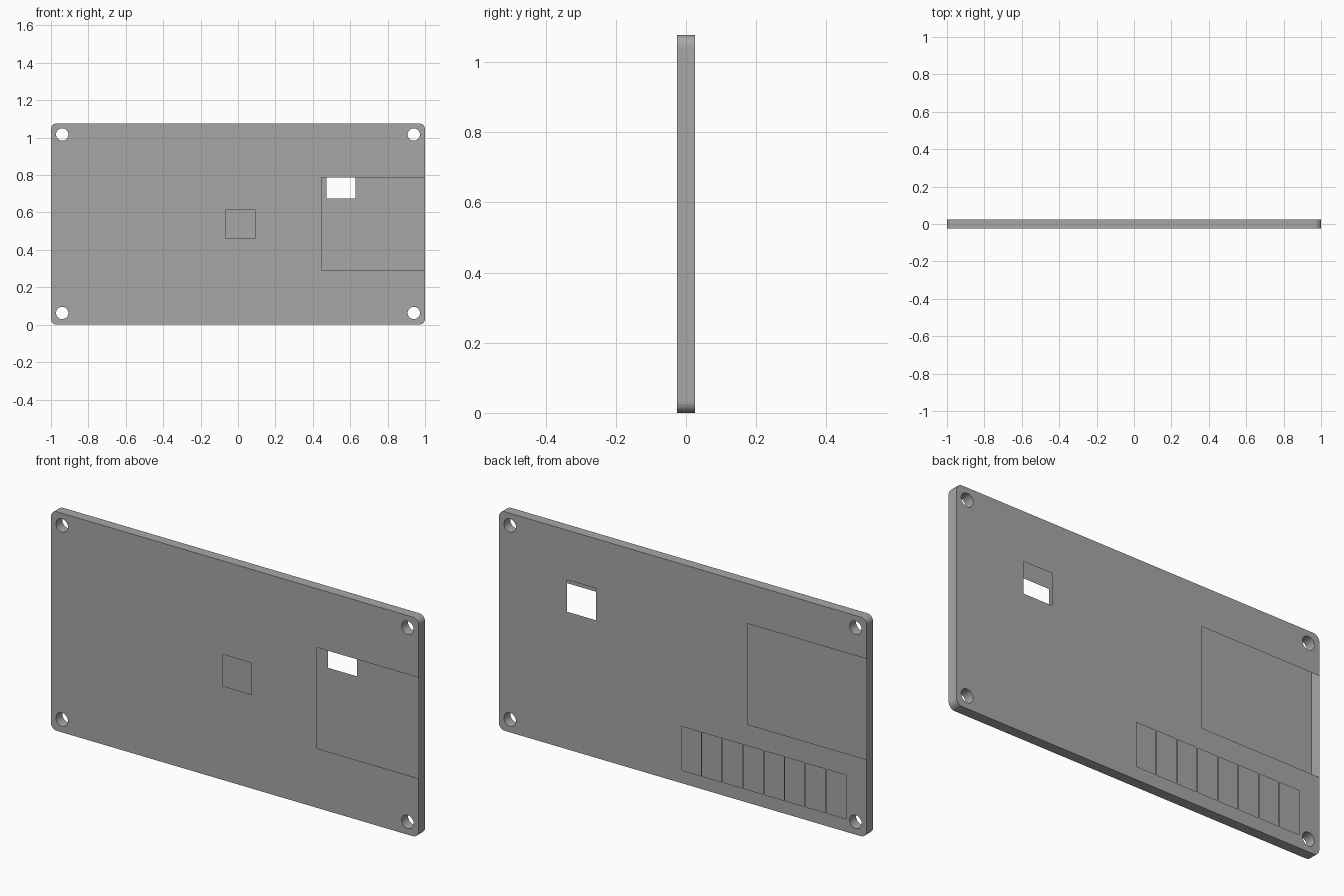
import bpy, bmesh
from math import cos, sin, pi, radians
from mathutils import Vector

if "Cube" in bpy.data.objects:
    bpy.data.objects.remove(bpy.data.objects["Cube"])

H, D, R = 1.077, 0.025, 0.032      # plate height, half depth, corner radius

# Dark grey board material
grey = bpy.data.materials.new("board_grey")
grey.diffuse_color = (0.39, 0.39, 0.39, 1)
grey.use_nodes = True
grey.node_tree.nodes["Principled BSDF"].inputs["Base Color"].default_value = grey.diffuse_color


def rect(x0, x1, z0, z1):
    return [(x0, z0), (x1, z0), (x1, z1), (x0, z1)]


def arc(cx, cz, r, start, sweep, n):
    return [(cx + r * cos(radians(start + sweep * i / n)),
             cz + r * sin(radians(start + sweep * i / n))) for i in range(n + 1)]


def outline(right=(), left=()):
    """Rounded plate outline, counterclockwise, with optional side notches."""
    a, b = 1 - R, H - R
    return (arc(-a, R, R, 180, 90, 6) + arc(a, R, R, 270, 90, 6) + list(right)
            + arc(a, b, R, 0, 90, 6) + arc(-a, b, R, 90, 90, 6) + list(left))


def finish(bm, name):
    mesh = bpy.data.meshes.new(name)
    bm.to_mesh(mesh)
    bm.free()
    mesh.materials.append(grey)
    obj = bpy.data.objects.new(name, mesh)
    bpy.context.collection.objects.link(obj)
    return obj


def sheet(name, y, loops):
    """Flat skin at depth y; the first loop is the outline, the rest are openings."""
    bm = bmesh.new()
    edges = []
    for loop in loops:
        vs = [bm.verts.new((x, y, z)) for x, z in loop]
        edges += [bm.edges.new((vs[i - 1], vs[i])) for i in range(len(vs))]
    side = 1 if y > 0 else -1
    bmesh.ops.triangle_fill(bm, edges=edges, use_beauty=True, normal=Vector((0, side, 0)))
    bm.normal_update()
    for f in bm.faces:
        if f.normal.y * side < 0:
            f.normal_flip()
    return finish(bm, name)


def walls(name, loops, smooth=False):
    """Walls running from the front skin to the back skin."""
    bm = bmesh.new()
    for loop in loops:
        fr = [bm.verts.new((x, -D, z)) for x, z in loop]
        bk = [bm.verts.new((x, D, z)) for x, z in loop]
        for i in range(len(loop)):
            f = bm.faces.new((fr[i - 1], bk[i - 1], bk[i], fr[i]))
            f.smooth = smooth
    return finish(bm, name)


# Screw holes in the four corners
holes = [arc(x, z, 0.033, 0, 360, 32)[:-1] for x in (-0.94, 0.94) for z in (0.063, H - 0.06)]

# Front skin: side cut-out on the right and a square window in the middle
front_notch = [(1, 0.292), (0.446, 0.292), (0.446, 0.788), (1, 0.788)]
sheet("front_skin", -D, [outline(right=front_notch), rect(-0.064, 0.09, 0.462, 0.617)] + holes)

# Back skin: side cut-out, square window and a row of eight slots
back_notch = [(-1, 0.88), (-0.353, 0.88), (-0.353, 0.385), (-1, 0.385)]
slots = [rect(-0.889 + 0.113 * i, -0.889 + 0.113 * i + 0.106, 0.064, 0.279) for i in range(8)]
sheet("back_skin", D, [outline(left=back_notch), rect(0.473, 0.629, 0.676, 0.833)] + slots + holes)

# Outer rim and screw hole walls
walls("outer_rim", [outline()])
walls("screw_hole_walls", [h[::-1] for h in holes], smooth=True)
